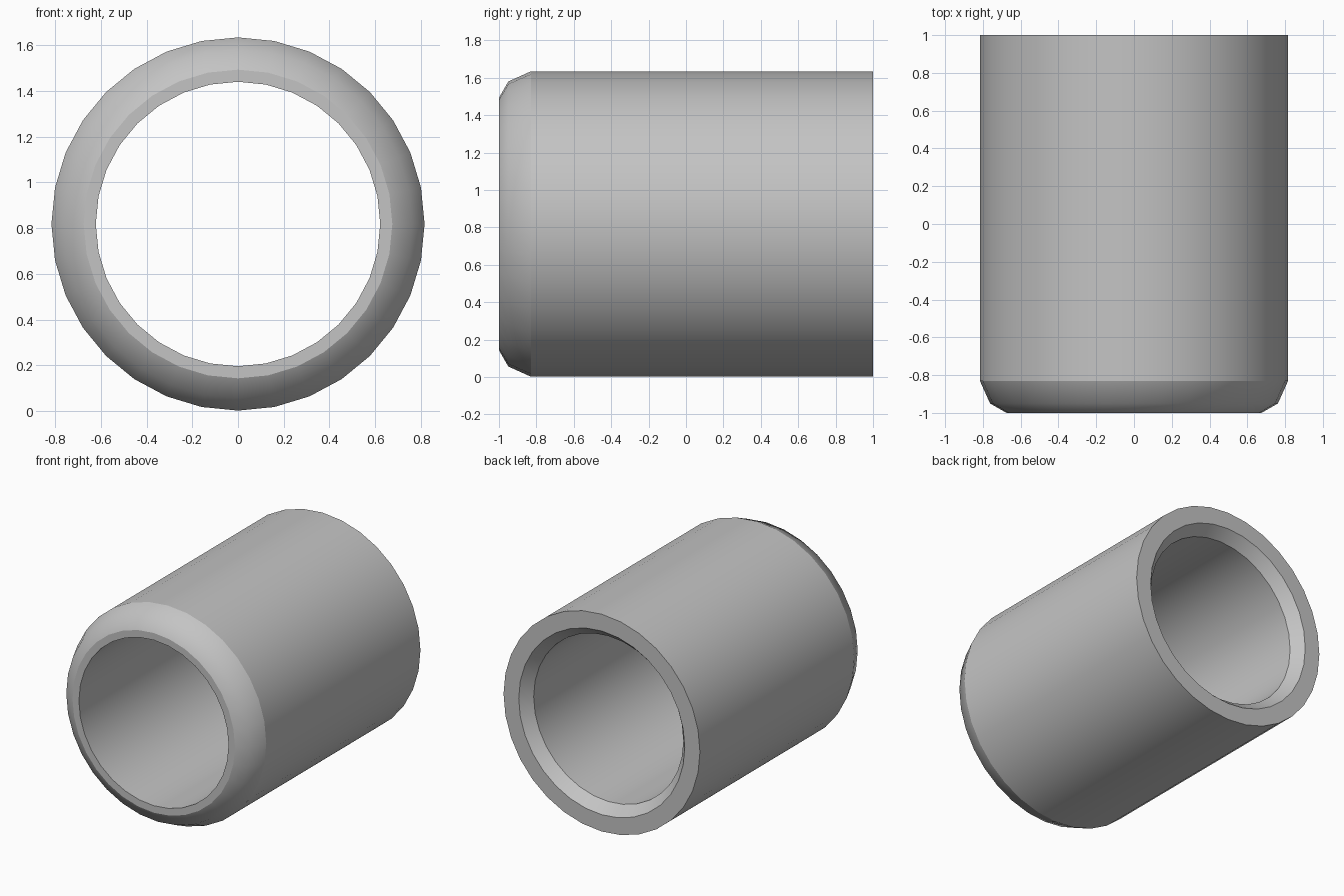
import bpy
import bmesh
from math import sin, cos, tau

cube = bpy.data.objects.get("Cube")
if cube:
    bpy.data.objects.remove(cube, do_unlink=True)

SIDES = 32
AXIS_Z = 0.818

# Closed wall section: (y, radius), round the outside and back through the bore
SECTION = [
    (-1.0, 0.675), (-0.95, 0.762), (-0.83, 0.816),   # rounded front lip
    (1.0, 0.816), (1.0, 0.69),                       # outer wall and back rim
    (0.92, 0.622), (-1.0, 0.622),                    # countersink and bore
]
SOFT_RING = 1   # the only ring shaded smoothly across

grey = bpy.data.materials.new("plain grey")
grey.use_nodes = True
colour = (0.55, 0.55, 0.55, 1.0)
grey.diffuse_color = colour
grey.node_tree.nodes["Principled BSDF"].inputs["Base Color"].default_value = colour

# Sweep the section round the y axis
bm = bmesh.new()
rings = []
for y, r in SECTION:
    rings.append([bm.verts.new((r * sin(tau * i / SIDES), y,
                                AXIS_Z + r * cos(tau * i / SIDES)))
                  for i in range(SIDES)])
for k, ring in enumerate(rings):
    following = rings[(k + 1) % len(rings)]
    for i in range(SIDES):
        j = (i + 1) % SIDES
        face = bm.faces.new((ring[i], ring[j], following[j], following[i]))
        face.smooth = True
bmesh.ops.recalc_face_normals(bm, faces=bm.faces)

# Crisp creases on every ring except the soft one
for k, ring in enumerate(rings):
    if k != SOFT_RING:
        for i in range(SIDES):
            bm.edges.get((ring[i], ring[(i + 1) % SIDES])).smooth = False

mesh = bpy.data.meshes.new("sleeve")
bm.to_mesh(mesh)
bm.free()
mesh.materials.append(grey)
sleeve = bpy.data.objects.new("sleeve", mesh)
bpy.context.collection.objects.link(sleeve)
